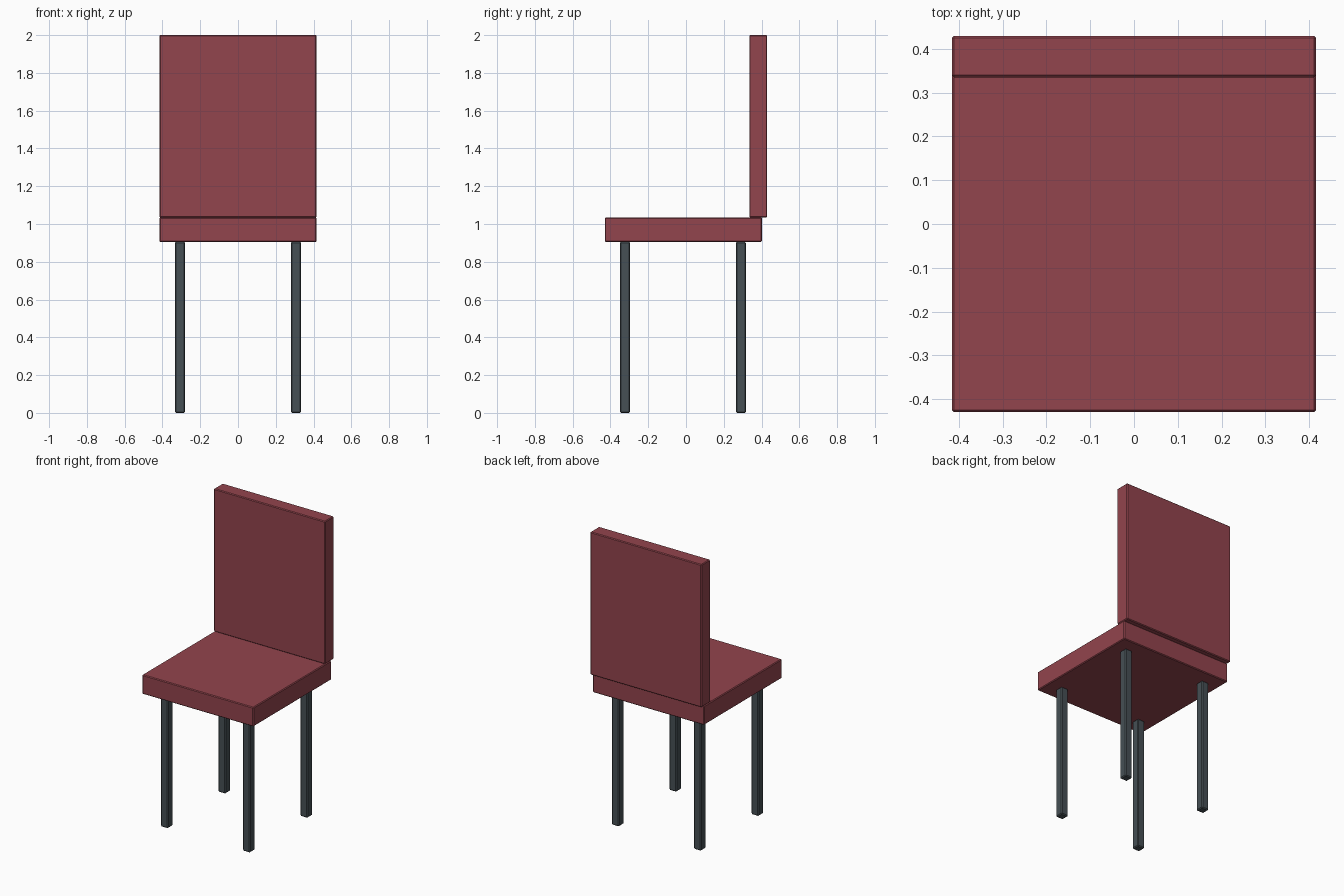
import bpy

cube = bpy.data.objects.get("Cube")
if cube:
    bpy.data.objects.remove(cube, do_unlink=True)


def make_material(name, color):
    mat = bpy.data.materials.new(name)
    mat.use_nodes = True
    mat.diffuse_color = (*color, 1)
    mat.node_tree.nodes["Principled BSDF"].inputs["Base Color"].default_value = (*color, 1)
    return mat


def block(name, low, high, bevel, mat):
    """Box between two corners with narrow chamfered edges."""
    center = [(a + b) / 2 for a, b in zip(low, high)]
    bpy.ops.mesh.primitive_cube_add(size=1, location=center)
    obj = bpy.context.object
    obj.name = name
    obj.scale = [b - a for a, b in zip(low, high)]
    bpy.ops.object.transform_apply(location=False, rotation=False, scale=True)
    mod = obj.modifiers.new("Edge", "BEVEL")
    mod.width = bevel
    mod.segments = 1
    obj.data.materials.append(mat)
    return obj


red = make_material("dull red", (0.29, 0.058, 0.075))
grey = make_material("dark slate grey", (0.061, 0.08, 0.09))

# Cushioned slabs
half_width = 0.416
seat_bottom, seat_top = 0.905, 1.035
block("seat", (-half_width, -0.43, seat_bottom), (half_width, 0.402, seat_top), 0.005, red)
block("backrest", (-half_width, 0.335, seat_top), (half_width, 0.43, 2), 0.005, red)

# Legs
r = 0.027
for side, x in (("left", 0.307), ("right", -0.307)):
    for end, y in (("front", -0.323), ("back", 0.291)):
        block(f"{end}_{side}_leg", (x - r, y - r, 0), (x + r, y + r, seat_bottom), 0.006, grey)
